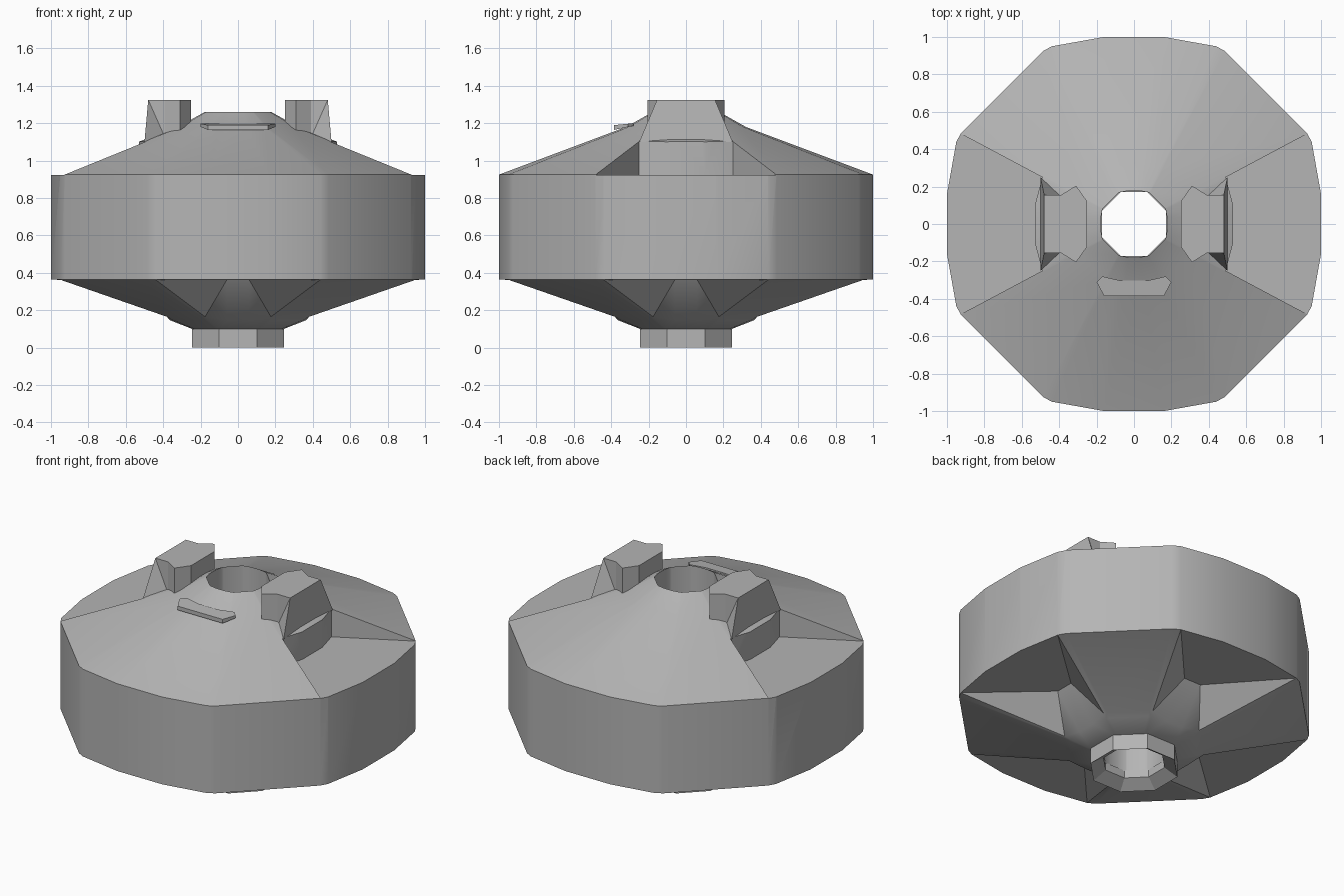
import bpy, bmesh, math

cube = bpy.data.objects.get("Cube")
if cube:
    bpy.data.objects.remove(cube, do_unlink=True)

grey = bpy.data.materials.new("plain_grey")
grey.use_nodes = True
colour = (0.46, 0.46, 0.46, 1)
grey.diffuse_color = colour
grey.node_tree.nodes["Principled BSDF"].inputs["Base Color"].default_value = colour


def loft(name, rings, closed):
    """Skin a list of equal-length point rings; closed joins last ring to first."""
    bm = bmesh.new()
    rows = [[bm.verts.new(p) for p in ring] for ring in rings]
    n = len(rows[0])
    pairs = list(zip(rows, rows[1:]))
    if closed:
        pairs.append((rows[-1], rows[0]))
    else:
        bm.faces.new(rows[0])
        bm.faces.new(rows[-1])
    for a, b in pairs:
        for i in range(n):
            j = (i + 1) % n
            bm.faces.new((a[i], a[j], b[j], b[i]))
    bmesh.ops.recalc_face_normals(bm, faces=bm.faces)
    bmesh.ops.triangulate(bm, faces=bm.faces, quad_method='SHORT_EDGE')
    mesh = bpy.data.meshes.new(name)
    bm.to_mesh(mesh)
    bm.free()
    mesh.materials.append(grey)
    obj = bpy.data.objects.new(name, mesh)
    bpy.context.collection.objects.link(obj)
    return obj


def ring(outline, scale, z):
    return [(x * scale, y * scale, z) for x, y in outline]


def four_fold(quarter):
    """Repeat a quarter outline (x, y, any heights) around the z axis."""
    pts = []
    for k in range(4):
        for x, y, *height in quarter:
            for _ in range(k):
                x, y = -y, x
            pts.append((x, y, *height))
    return pts


def mirrored(half, side=1):
    """Outline symmetric about y = 0, flipped to either x side."""
    return [(side * x, y) for x, y in half] + [(side * x, -y) for x, y in reversed(half)]


# Drum with conical top and underside, and a hole through the middle
corner = [(.95, .44), (.925, .485), (.485, .925), (.44, .95)]
drum_outline = four_fold([(1, -.16), (1, .16)] + corner)

# Underside pockets: the ring rises to the rim's height between the four webs
pocket_ring = four_fold([(.53, -.06, .362), (.53, .06, .362)]
                        + ring(corner, .4, .165))

upper = [(.178, 1.26), (.32, 1.18), (1, .925), (1, .363)]
lower = [(.365, .147), (.245, .1), (.178, .095)]
drum = loft("drum", [ring(drum_outline, s, z) for s, z in upper] + [pocket_ring]
            + [ring(drum_outline, s, z) for s, z in lower], True)

# Flat-floored wedge recesses on both sides of the top cone
for side in (1, -1):
    wedge = mirrored([(.53, .1), (.49, .25), (1.2, .628)], side)
    cutter = loft("recess_cutter", [ring(wedge, 1, z) for z in (.923, 1.5)], False)
    cutter.hide_render = True
    cut = drum.modifiers.new("recess", 'BOOLEAN')
    cut.operation = 'DIFFERENCE'
    cut.solver = 'EXACT'
    cut.object = cutter
    bpy.context.view_layer.objects.active = drum
    bpy.ops.object.modifier_apply(modifier=cut.name)
    bpy.data.objects.remove(cutter, do_unlink=True)
bpy.ops.object.select_all(action='DESELECT')
drum.select_set(True)
bpy.context.view_layer.objects.active = drum
bpy.ops.object.shade_smooth_by_angle(angle=math.radians(30))

# Octagonal outlet with a chamfered mouth
t = math.tan(math.pi / 8)
octagon = four_fold([(1, -t), (1, t)])
loft("outlet", [ring(octagon, s, z) for s, z in
                [(.245, .1), (.245, 0), (.172, .05), (.172, .1)]], True)

# Lugs on the top: tapered outer block with a straight inner nub
for side, label in ((1, "left"), (-1, "right")):
    foot = mirrored([(.38, .155), (.5, .25)], side)
    head = mirrored([(.38, .155), (.48, .155)], side)
    loft(label + "_lug_block", [ring(foot, 1, 1.1), ring(head, 1, 1.325)], False)
    nub = mirrored([(.25, .12), (.31, .205), (.39, .155)], side)
    loft(label + "_lug_nub", [ring(nub, 1, z) for z in (1.13, 1.325)], False)

# Small curved tab on the front of the top cone, thinner towards its ends
half_tab = [(.16, -.385), (.2, -.31), (.17, -.28), (.07, -.303)]
tab = half_tab + [(-x, y) for x, y in reversed(half_tab)]
loft("front_tab", [[(x, y, 1.245 + .21 * y) for x, y in tab],
                   [(x, y, 1.228 + .1 * y) for x, y in tab]], False)
